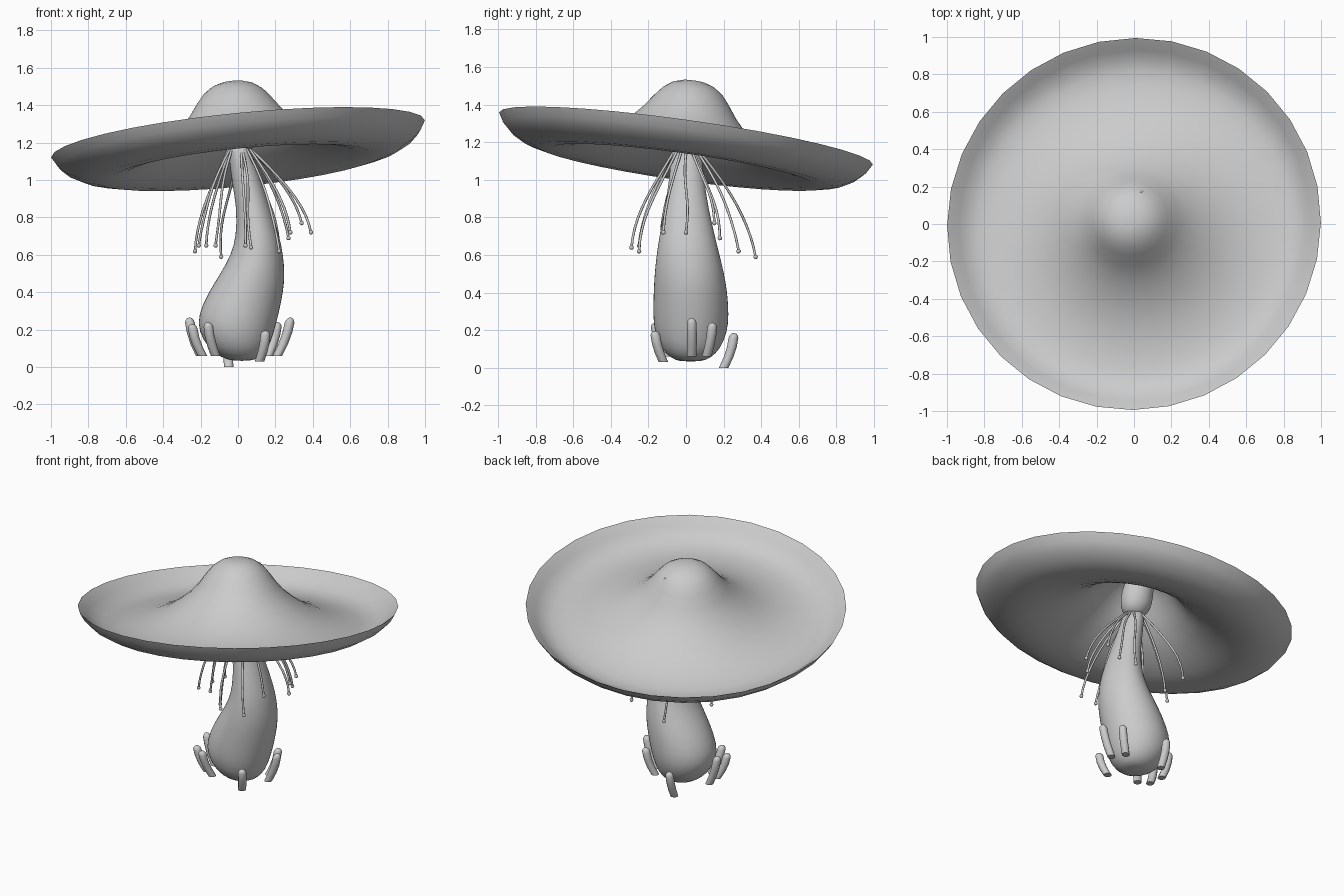
import bpy, bmesh, math, random
from mathutils import Vector, Quaternion

random.seed(4)
cube = bpy.data.objects.get("Cube")
if cube:
    bpy.data.objects.remove(cube)

grey = bpy.data.materials.new("plain_grey")
grey.use_nodes = True
colour = (0.6, 0.6, 0.6, 1)
grey.diffuse_color = colour
grey.node_tree.nodes["Principled BSDF"].inputs["Base Color"].default_value = colour
FLAT = Quaternion()


def finish(name, bm, levels=0):
    bmesh.ops.recalc_face_normals(bm, faces=bm.faces)
    mesh = bpy.data.meshes.new(name)
    bm.to_mesh(mesh)
    bm.free()
    mesh.materials.append(grey)
    obj = bpy.data.objects.new(name, mesh)
    bpy.context.collection.objects.link(obj)
    if levels:
        mod = obj.modifiers.new("Smooth", 'SUBSURF')
        mod.levels = mod.render_levels = levels
    bpy.ops.object.select_all(action='DESELECT')
    obj.select_set(True)
    bpy.context.view_layer.objects.active = obj
    bpy.ops.object.shade_smooth_by_angle(angle=math.radians(50))
    return obj


def loft(bm, rings, sides):
    """Skin a list of (centre, radius_x, radius_y, rotation) and close the ends."""
    loops = []
    for centre, rx, ry, rot in rings:
        angles = [math.tau * i / sides for i in range(sides)]
        loops.append([bm.verts.new(Vector(centre) + rot @ Vector(
            (rx * math.cos(a), ry * math.sin(a), 0))) for a in angles])
    for low, high in zip(loops, loops[1:]):
        for i in range(sides):
            j = (i + 1) % sides
            bm.faces.new((low[i], low[j], high[j], high[i]))
    bm.faces.new(loops[0][::-1])
    bm.faces.new(loops[-1])


# Wide tilted cap: upper and lower profiles meet at a sharp rim
upper = [(.001, .311), (.06, .307), (.11, .291), (.16, .256), (.2, .208), (.25, .14),
         (.3, .085), (.37, .028), (.46, -.03), (.56, -.073), (.66, -.1), (.76, -.112),
         (.84, -.107), (.9, -.085), (.945, -.05), (.975, -.022)]
lower = [(1.004, 0), (.975, -.05), (.93, -.092), (.86, -.13), (.78, -.149), (.7, -.149),
         (.62, -.133), (.53, -.1), (.43, -.05), (.34, .012), (.26, .09), (.2, .16),
         (.13, .225), (.06, .258), (.001, .268)]
bm = bmesh.new()
loft(bm, [((0, 0, z), r, r, FLAT) for r, z in upper + lower], 32)
cap = finish("cap", bm)
cap.location.z = 1.22
cap.rotation_mode = 'QUATERNION'
cap.rotation_quaternion = Vector((0, 0, 1)).rotation_difference(Vector((-.1, .14, 1)))

# Swaying stem: z, x range, y range
stem_rings = [(.033, -.03, .07, -.03, .08), (.05, -.09, .12, -.08, .13),
              (.1, -.16, .165, -.135, .185), (.19, -.213, .195, -.17, .222),
              (.28, -.216, .218, -.177, .23), (.4, -.16, .244, -.174, .222),
              (.5, -.095, .252, -.169, .205), (.6, -.038, .242, -.158, .18),
              (.7, -.01, .224, -.143, .155), (.85, -.007, .174, -.114, .12),
              (1.0, -.035, .125, -.09, .097), (1.1, -.046, .088, -.082, .088),
              (1.165, -.055, .07, -.075, .08), (1.18, -.04, .05, -.05, .06)]
# Rounded bulb that rises from the neck into the cap
bulb_rings = [(1.15, -.01, .04, -.02, .05), (1.17, -.055, .085, -.045, .09),
              (1.21, -.085, .11, -.06, .125), (1.28, -.09, .12, -.055, .145),
              (1.36, -.075, .115, -.02, .165), (1.42, -.045, .095, .04, .175),
              (1.46, 0, .07, .1, .185), (1.47, .02, .055, .13, .18)]
for name, spans in (("stem", stem_rings), ("bulb", bulb_rings)):
    bm = bmesh.new()
    loft(bm, [(((a + b) / 2, (c + d) / 2, z), (b - a) / 2, (d - c) / 2, FLAT)
              for z, a, b, c, d in spans], 24)
    finish(name, bm, 1)

# Curved toes around the base: foot point, then rounded top point
toes = [((.21, .03, .06), (.28, .03, .265)), ((.16, .11, .06), (.21, .14, .24)),
        ((.115, -.12, .03), (.147, -.165, .195)), ((-.12, -.11, .06), (-.16, -.165, .24)),
        ((-.19, -.07, .06), (-.245, -.1, .23)), ((-.2, .03, .06), (-.26, .03, .265)),
        ((-.05, .2, 0), (-.05, .255, .185))]
for n, (foot, top) in enumerate(toes):
    foot, top = Vector(foot), Vector(top)
    rings = []
    for t, r in ((0, .025), (.3, .026), (.6, .026), (.86, .026), (.93, .022), (.98, .013), (1, .003)):
        p = foot.lerp(top, t)
        bow = .012 * math.sin(math.pi * t)
        p += Vector((p.x, p.y, 0)).normalized() * bow
        rings.append((p, r, r, FLAT))
    bm = bmesh.new()
    loft(bm, rings, 12)
    finish(f"toe_{n + 1}", bm)

# Drooping threads with small beads, hung from the neck
tips = [(-.23, .05, .62), (-.21, -.13, .65), (-.17, .1, .65), (-.12, -.13, .65),
        (-.09, .37, .59), (.04, -.25, .65), (.07, -.29, .64), (.22, .28, .62),
        (.22, -.25, .62), (.27, .18, .69), (.28, -.12, .72), (.34, .15, .77), (.39, 0, .72)]
for n, tip in enumerate(tips):
    tip = Vector(tip)
    out = Vector((tip.x, tip.y, 0)).normalized()
    start = Vector((.008, .003, 1.165)) + out * .06
    side = Vector((-out.y, out.x, 0)) * random.uniform(-.012, .012)
    path = []
    for i in range(11):
        t = i / 10
        p = start.lerp(tip, .75 * math.sin(t * math.pi / 2) + .25 * t)
        p.z = start.z + (tip.z - start.z) * t
        path.append(p + side * math.sin(t * math.tau))
    rings = []
    for i, p in enumerate(path):
        along = path[min(i + 1, 10)] - path[max(i - 1, 0)]
        rings.append((p, .007, .007, Vector((0, 0, 1)).rotation_difference(along)))
    bm = bmesh.new()
    loft(bm, rings, 8)
    bead = bmesh.ops.create_uvsphere(bm, u_segments=10, v_segments=6, radius=.012)
    bmesh.ops.translate(bm, verts=bead["verts"], vec=tip)
    finish(f"thread_{n + 1}", bm)
